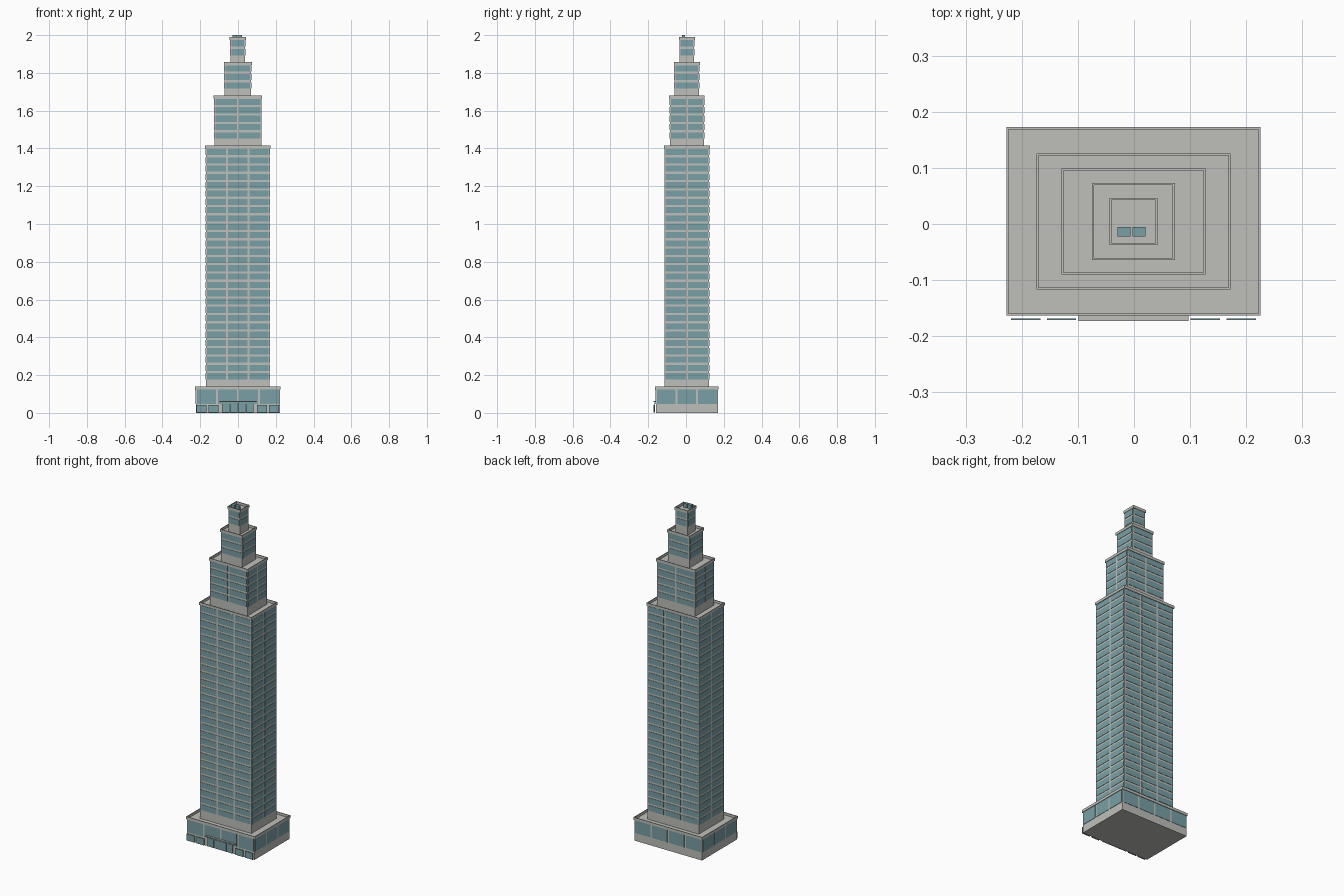
import bpy, bmesh

if "Cube" in bpy.data.objects:
    bpy.data.objects.remove(bpy.data.objects["Cube"])

CX, CY = -0.001, 0.0045      # tower axis
LIP = 0.004                  # parapet overhang

def material(name, col):
    m = bpy.data.materials.new(name)
    m.diffuse_color = (*col, 1)
    m.use_nodes = True
    m.node_tree.nodes["Principled BSDF"].inputs["Base Color"].default_value = m.diffuse_color
    return m

STONE = material("stone", (0.52, 0.53, 0.49))
GLASS = material("glass", (0.19, 0.35, 0.38))

def finish(bm, name, mat):
    bmesh.ops.recalc_face_normals(bm, faces=bm.faces)
    me = bpy.data.meshes.new(name)
    bm.to_mesh(me)
    bm.free()
    me.materials.append(mat)
    ob = bpy.data.objects.new(name, me)
    bpy.context.collection.objects.link(ob)
    return ob

def add_box(bm, x0, x1, y0, y1, z0, z1):
    vs = bmesh.ops.create_cube(bm, size=1)["verts"]
    for v in vs:
        v.co = ((x0 + x1) / 2 + v.co.x * (x1 - x0),
                (y0 + y1) / 2 + v.co.y * (y1 - y0),
                (z0 + z1) / 2 + v.co.z * (z1 - z0))

def tier(name, hx, hy, z0, z1):
    """Block with an overhanging parapet and a sunken roof; hx, hy are parapet half sizes."""
    bm = bmesh.new()
    rim = z1 - 0.016
    rings = []
    for inset, z in ((LIP, z0), (LIP, rim), (0, rim), (0, z1), (LIP, z1), (LIP, rim + 0.001)):
        a, b = hx - inset, hy - inset
        rings.append([bm.verts.new((CX + sx * a, CY + sy * b, z))
                      for sx, sy in ((-1, -1), (1, -1), (1, 1), (-1, 1))])
    for lo, hi in zip(rings, rings[1:]):
        for i in range(4):
            j = (i + 1) % 4
            bm.faces.new((lo[i], lo[j], hi[j], hi[i]))
    bm.faces.new(rings[0])
    bm.faces.new(rings[-1])
    finish(bm, name, STONE)

def windows(name, hx, hy, cols_x, cols_y, rows, z0, z1, gap=0.0115):
    """Rows of thin glass panes on all four walls."""
    bm = bmesh.new()
    hx, hy, t = hx - LIP, hy - LIP, 0.002
    pitch = (z1 - z0 + gap) / rows
    for r in range(rows):
        a = z0 + r * pitch
        b = a + pitch - gap
        for s in (-1, 1):
            for c in range(cols_x):
                w = 2 * hx / cols_x
                x = CX - hx + c * w
                y = CY + s * hy
                add_box(bm, x + 0.0055, x + w - 0.0055, y - t, y + t, a, b)
            for c in range(cols_y):
                w = 2 * hy / cols_y
                y = CY - hy + c * w
                x = CX + s * hx
                add_box(bm, x - t, x + t, y + 0.0055, y + w - 0.0055, a, b)
    finish(bm, name, GLASS)

# Stepped tiers: name, half sizes, z range, columns front/side, rows, window z range
TIERS = (
    ("podium", 0.2265, 0.168, 0.0, 0.14, 4, 3, 1, 0.048, 0.123),
    ("main_shaft", 0.173, 0.1215, 0.12, 1.415, 3, 2, 28, 0.178, 1.397),
    ("upper_shaft", 0.1285, 0.0945, 1.395, 1.68, 2, 2, 5, 1.452, 1.663),
    ("crown_block", 0.074, 0.069, 1.66, 1.857, 1, 1, 3, 1.717, 1.84),
    ("top_block", 0.043, 0.042, 1.835, 1.99, 1, 1, 2, 1.892, 1.974),
)
for n, hx, hy, z0, z1, cx, cy, rows, w0, w1 in TIERS:
    tier(n, hx, hy, z0, z1)
    windows(n + "_windows", hx, hy, cx, cy, rows, w0, w1)

# Shopfront panes and entrance doors standing just ahead of the front wall
bm = bmesh.new()
for s in (-1, 1):
    for x in (0.128, 0.192):
        add_box(bm, CX + s * x - 0.026, CX + s * x + 0.026, -0.171, -0.168, 0.003, 0.042)
for i in range(4):
    x = CX - 0.084 + i * 0.042
    add_box(bm, x + 0.001, x + 0.041, -0.168, -0.165, 0.003, 0.054)
finish(bm, "shopfront_panes", GLASS)

# Entrance canopy
bm = bmesh.new()
add_box(bm, CX - 0.098, CX + 0.098, -0.1725, -0.158, 0.058, 0.064)
finish(bm, "entrance_canopy", STONE)

# Rooftop plant units
bm = bmesh.new()
for x in (-0.018, 0.009):
    add_box(bm, x - 0.0115, x + 0.0115, -0.022, -0.005, 1.974, 2.0)
finish(bm, "rooftop_units", GLASS)
